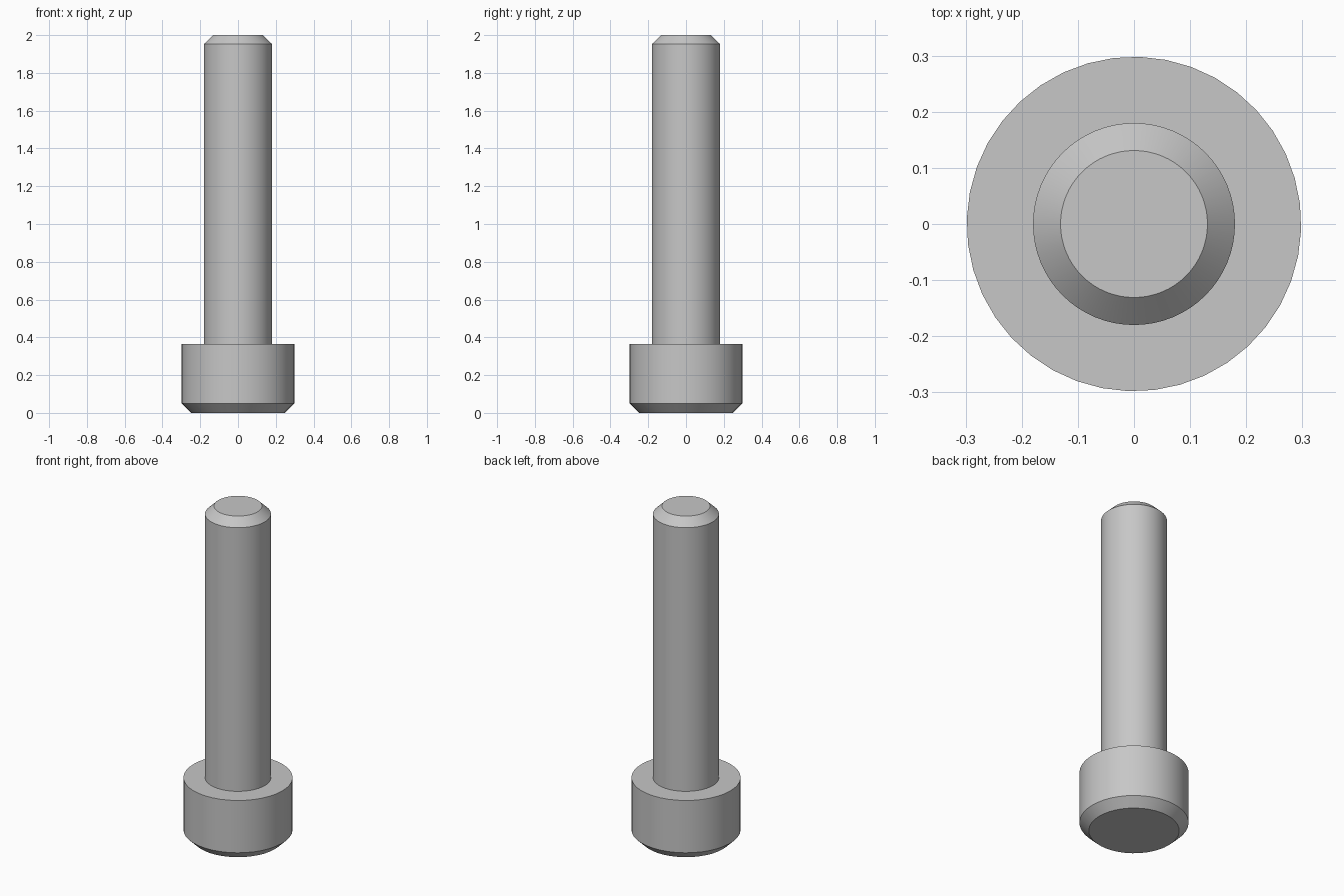
import bpy
import bmesh
from math import cos, sin, radians, tau

cube = bpy.data.objects.get("Cube")
if cube:
    bpy.data.objects.remove(cube, do_unlink=True)

# One plain metal grey
grey = bpy.data.materials.new("metal_grey")
grey.use_nodes = True
colour = (0.57, 0.57, 0.57, 1)
grey.diffuse_color = colour
grey.node_tree.nodes["Principled BSDF"].inputs["Base Color"].default_value = colour


def turned_part(name, profile, sides, turn=0, cap_first=False, cap_last=False):
    """Revolve (radius, height) points, listed from bottom to top, around z."""
    bm = bmesh.new()
    angles = [tau * i / sides + radians(turn) for i in range(sides)]
    rings = [[bm.verts.new((r * cos(a), r * sin(a), z)) for a in angles]
             for r, z in profile]
    for low, high in zip(rings, rings[1:]):
        for i in range(sides):
            j = (i + 1) % sides
            bm.faces.new((low[i], low[j], high[j], high[i]))
    if cap_first:
        bm.faces.new(rings[0][::-1])
    if cap_last:
        bm.faces.new(rings[-1])
    mesh = bpy.data.meshes.new(name)
    bm.to_mesh(mesh)
    bm.free()
    mesh.materials.append(grey)
    obj = bpy.data.objects.new(name, mesh)
    bpy.context.collection.objects.link(obj)
    bpy.ops.object.select_all(action="DESELECT")
    obj.select_set(True)
    bpy.context.view_layer.objects.active = obj
    bpy.ops.object.shade_smooth_by_angle(angle=radians(30))
    return obj


# Bolt head: chamfered underside and a flat shoulder running in to the shaft
turned_part("bolt_head",
            [(0.247, 0), (0.298, 0.05), (0.298, 0.365), (0.17, 0.365)],
            sides=40, turn=-2, cap_first=True)

# Shaft: plain cylinder with a chamfered tip, sunk slightly into the head
turned_part("bolt_shaft",
            [(0.18, 0.36), (0.18, 1.953), (0.131, 2)],
            sides=64, cap_last=True)
